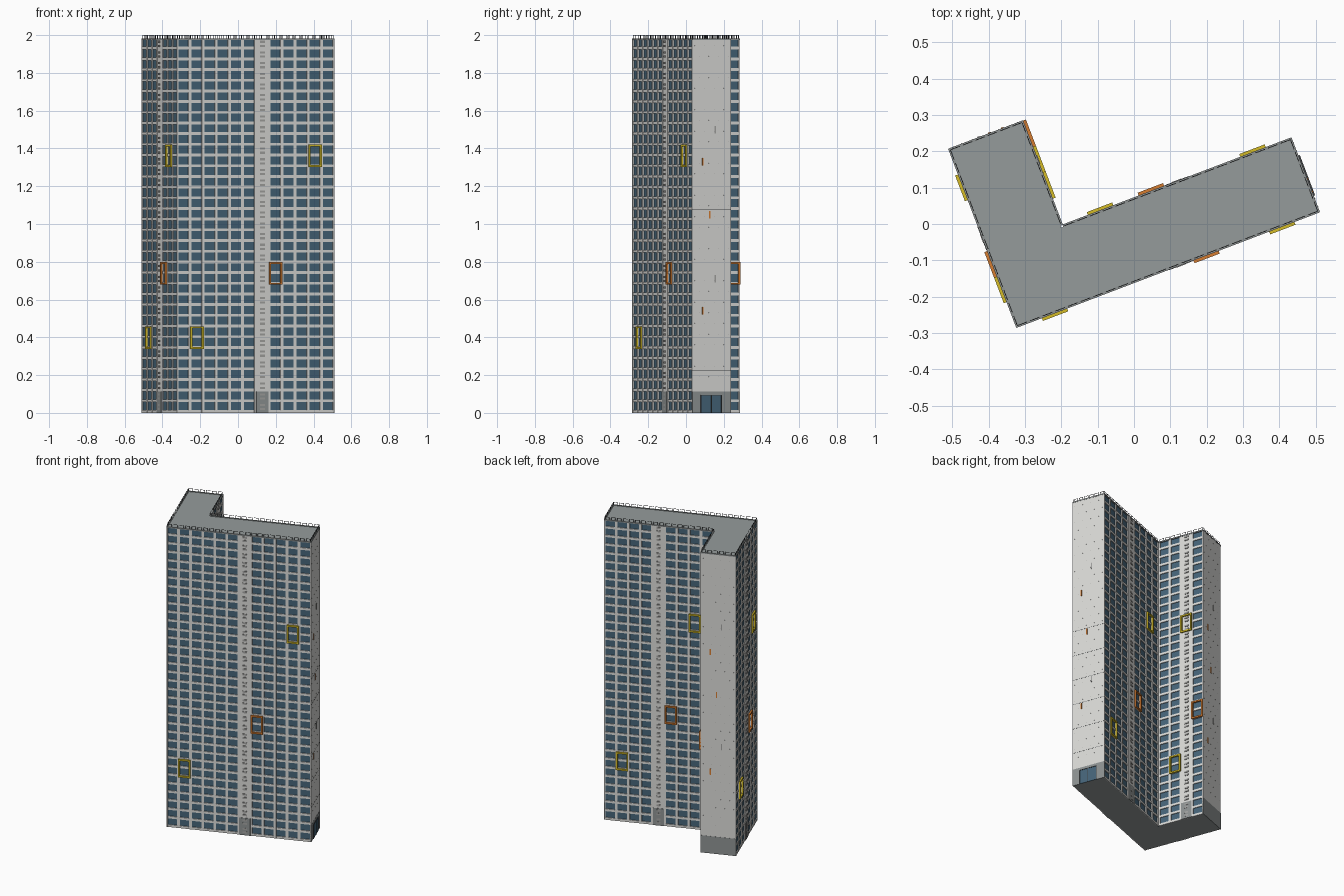
import bpy, bmesh, math
from mathutils import Vector, Matrix

if "Cube" in bpy.data.objects:
    bpy.data.objects.remove(bpy.data.objects["Cube"])

# Main dimensions: L-shaped plan in local u, v, rotated about z
L, W, H = 0.893, 0.219, 0.526
FLOORS, TOP = 35, 1.98
FH = TOP / FLOORS
R = 0.006                       # glass recess behind the outer plane
TURN = Matrix.Rotation(math.radians(20.85), 4, 'Z')
ORIGIN = Vector((-0.3235, -0.285, 0))


def material(name, rgb):
    m = bpy.data.materials.new(name)
    m.diffuse_color = (*rgb, 1)
    m.use_nodes = True
    m.node_tree.nodes["Principled BSDF"].inputs["Base Color"].default_value = m.diffuse_color
    return m


WALL = material("light concrete", (0.70, 0.70, 0.68))
GLASS = material("blue glass", (0.06, 0.128, 0.19))
ROOF = material("roof grey", (0.30, 0.33, 0.33))
BASE = material("plinth grey", (0.27, 0.29, 0.29))
DARK = material("dark metal", (0.05, 0.055, 0.06))
VENT = material("vent grey", (0.36, 0.36, 0.35))
YELLOW = material("yellow frame", (0.66, 0.50, 0.02))
ORANGE = material("orange frame", (0.66, 0.20, 0.03))


def plan(i):
    return [Vector(p) for p in ((i, i, 0), (L - i, i, 0), (L - i, W - i, 0),
                                (W - i, W - i, 0), (W - i, H - i, 0), (i, H - i, 0))]


# Facade edges, counterclockwise, with their number of window bays
P = plan(0)
front, right_end, back, inner, left_end, left = [(P[k], P[(k + 1) % 6]) for k in range(6)]
FACADES = [(front, 12), (back, 9), (inner, 4), (left, 7)]
ENDS = [right_end, left_end]
parts = {}


def box(part, mat, edge, s0, s1, d0, d1, z0, z1):
    """Box on a wall: s along the edge, d outward from the wall plane, z up."""
    bm = parts.setdefault((part, mat), bmesh.new())
    p, q = edge
    t = (q - p).normalized()
    n = Vector((t.y, -t.x, 0))
    v = [bm.verts.new(p + t * s + n * d + Vector((0, 0, z)))
         for z in (z0, z1) for s, d in ((s0, d0), (s0, d1), (s1, d1), (s1, d0))]
    for f in ((0, 3, 2, 1), (4, 5, 6, 7), (0, 1, 5, 4), (1, 2, 6, 5), (2, 3, 7, 6), (3, 0, 4, 7)):
        bm.faces.new([v[i] for i in f])


def finish(name, bm, mats):
    bm.transform(Matrix.Translation(ORIGIN) @ TURN)
    bmesh.ops.recalc_face_normals(bm, faces=bm.faces)
    me = bpy.data.meshes.new(name)
    bm.to_mesh(me)
    bm.free()
    for m in mats:
        me.materials.append(m)
    bpy.context.collection.objects.link(bpy.data.objects.new(name, me))


# Glazed core with grey roof and underside
bm = bmesh.new()
low = [bm.verts.new(p) for p in plan(R)]
high = [bm.verts.new(p + Vector((0, 0, TOP))) for p in plan(R)]
bm.faces.new(low[::-1]).material_index = 1
bm.faces.new(high).material_index = 1
for k in range(6):
    j = (k + 1) % 6
    bm.faces.new((low[k], low[j], high[j], high[k]))
finish("glazed_core", bm, [GLASS, ROOF])


def frame(mat, edge, s0, s1, z0, z1):
    w, d = 0.010, 0.009
    for a in (s0, s1 - w):
        box("accent_frame", mat, edge, a, a + w, -0.001, d, z0, z1)
    for z in (z0, z1 - w):
        box("accent_frame", mat, edge, s0 + w, s1 - w, -0.001, d, z, z + w)


# Window facades
for edge, n in FACADES:
    length = (edge[1] - edge[0]).length
    bay = length / n
    strip = n // 2
    for i in range(FLOORS):
        box("floor_band", WALL, edge, 0, length, -R, -0.001, i * FH, i * FH + 0.015)
    for k in range(n + 1):
        a, b = max(0, k * bay - 0.008), min(length, k * bay + 0.008)
        box("pier", WALL, edge, a, b, -R, 0, 0, TOP)
    s, mid = strip * bay, (strip + 0.5) * bay
    # Service strip with vents and a darker foot
    box("service_strip", WALL, edge, s + 0.006, s + bay - 0.006, -R, -0.0005, 2 * FH, TOP)
    box("strip_foot", BASE, edge, s + 0.003, s + bay - 0.003, -R, 0.002, 0, 2 * FH)
    for i in range(FLOORS):
        for z in (i * FH + 0.014, i * FH + 0.036):
            box("vent", VENT, edge, mid - 0.013, mid + 0.013, -R, 0.003, z, z + 0.011)
    # Accent frames, each two floors tall
    for k, f, mat in ((1, 6, YELLOW), (strip + 1, 12, ORANGE), (n - 2, 23, YELLOW)):
        frame(mat, edge, k * bay, (k + 1) * bay, f * FH, (f + 2) * FH + 0.006)

# Solid end walls with plinth, fixings and slim fins
for edge in ENDS:
    box("end_wall", WALL, edge, 0, W, -R, 0, 2 * FH, TOP)
    box("end_plinth", BASE, edge, 0, W, -R, 0.001, 0, 2 * FH)
    for i in range(3, FLOORS):
        for j in range(4):
            s = W * (j + 0.5) / 4 + (0.012 if i % 2 else -0.012)
            box("wall_fixing", VENT, edge, s - 0.001, s + 0.001, 0, 0.002,
                i * FH + 0.02, i * FH + 0.022)
    for s, z, mat in ((0.13, 1.50, VENT), (0.06, 1.33, ORANGE), (0.098, 1.05, ORANGE),
                      (0.13, 0.71, VENT), (0.06, 0.54, ORANGE)):
        box("slim_fin", mat, edge, s - 0.0035, s + 0.0035, 0, 0.003, z - 0.02, z + 0.02)

# Fine horizontal joints on the entrance end
for i in range(4, 20, 3):
    box("wall_joint", DARK, right_end, 0, W, -0.002, 0.0005, i * FH - 0.0008, i * FH + 0.0008)

# Entrance: glazed doors in a dark surround
box("door_glass", GLASS, right_end, 0.05, 0.165, 0, 0.003, 0, 0.092)
for s in (0.048, 0.106, 0.163):
    box("door_surround", DARK, right_end, s, s + 0.003, 0, 0.005, 0, 0.092)
box("door_surround", DARK, right_end, 0.048, 0.166, 0, 0.005, 0.092, 0.096)

# Roof edge: parapet rim and a run of guard hoops
for edge, n in FACADES + [(e, 3) for e in ENDS]:
    length = (edge[1] - edge[0]).length
    box("parapet", BASE, edge, 0, length, -0.007, 0.001, TOP - 0.005, TOP + 0.003)
    step = length / (2 * n)
    for k in range(2 * n):
        a, b = (k + 0.15) * step, (k + 0.85) * step
        for s in (a, b):
            box("guard_hoop", DARK, edge, s - 0.001, s + 0.001, -0.005, -0.003, TOP, 1.998)
        box("guard_hoop", DARK, edge, a - 0.001, b + 0.001, -0.005, -0.003, 1.998, 2.0)

for (name, mat), bm in parts.items():
    finish(name + "_" + mat.name.split()[0] if name in ("accent_frame", "slim_fin") else name, bm, [mat])
